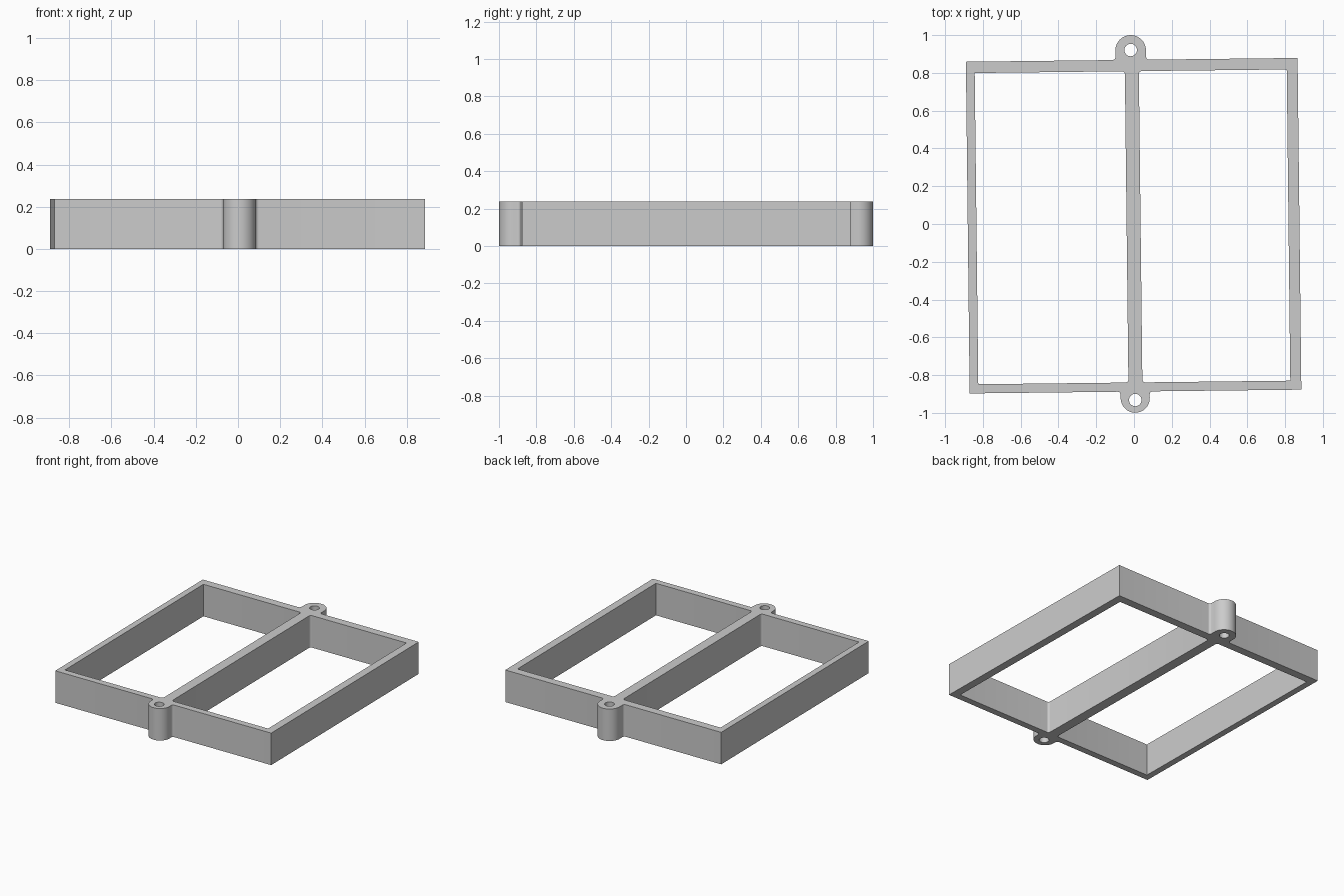
import bpy
import math
from mathutils import Matrix, Vector

cube = bpy.data.objects.get("Cube")
if cube:
    bpy.data.objects.remove(cube, do_unlink=True)

HEIGHT = 0.237
HALF = 0.878          # half the outer square
BAR = 0.037           # half the centre bar width
LEFT, RIGHT, BACK, FRONT = -0.832, 0.82, 0.818, -0.83   # inner walls
FILLET = 0.016
# lug centre, lug radius, hole centre y
back_lug = (-0.005, 0.928, 0.081, 0.93)
front_lug = (-0.002, -0.913, 0.077, -0.923)


def arc(cx, cy, r, start, end, steps):
    return [(cx + r * math.cos(math.radians(start + (end - start) * i / steps)),
             cy + r * math.sin(math.radians(start + (end - start) * i / steps)))
            for i in range(steps + 1)]


def lug_outline(lug, side):
    """Round ear with small fillets at its root, going anticlockwise."""
    cx, cy, r, _ = lug
    f, base = FILLET, HALF * side
    start = 0 if side > 0 else 180
    root_a = arc(cx + side * (r + f), base + side * f, f, start + 270, start + 180, 5)
    root_b = arc(cx - side * (r + f), base + side * f, f, start, start - 90, 5)
    return root_a + arc(cx, cy, r, start, start + 180, 32) + root_b


def window(wall, side):
    """Opening on one side of the bar, rounded where it meets the bar."""
    f, edge = FILLET, side * BAR
    cx = edge + side * f
    a, b = (180, 90) if side > 0 else (0, 90)
    top = arc(cx, BACK - f, f, a, b, 5)
    bottom = arc(cx, FRONT + f, f, -b, -a, 5)
    return top + [(wall, BACK), (wall, FRONT)] + bottom


outline = ([(-HALF, -HALF)] + lug_outline(front_lug, -1) + [(HALF, -HALF), (HALF, HALF)]
           + lug_outline(back_lug, 1) + [(-HALF, HALF)])
loops = [outline, window(LEFT, -1), window(RIGHT, 1)]
for cx, cy, r, hole_y in (back_lug, front_lug):
    loops.append(arc(cx, hole_y, 0.033, 0, 360, 32)[:-1])

# Filled flat profile with openings, extruded upward
curve = bpy.data.curves.new("divided_frame", "CURVE")
curve.dimensions = "2D"
curve.fill_mode = "BOTH"
curve.extrude = HEIGHT / 2
for points in loops:
    spline = curve.splines.new("POLY")
    spline.points.add(len(points) - 1)
    for p, (x, y) in zip(spline.points, points):
        p.co = (x, y, 0, 1)
    spline.use_cyclic_u = True

frame = bpy.data.objects.new("divided_frame", curve)
bpy.context.collection.objects.link(frame)
bpy.ops.object.select_all(action="DESELECT")
frame.select_set(True)
bpy.context.view_layer.objects.active = frame
bpy.ops.object.convert(target="MESH")
frame = bpy.context.view_layer.objects.active

# Weld the caps to the walls and give the frame its slight turn
bpy.ops.object.mode_set(mode="EDIT")
bpy.ops.mesh.select_all(action="SELECT")
bpy.ops.mesh.remove_doubles(threshold=0.0001)
bpy.ops.mesh.normals_make_consistent(inside=False)
bpy.ops.object.mode_set(mode="OBJECT")
frame.data.transform(Matrix.Translation(Vector((-0.002, -0.009, HEIGHT / 2)))
                     @ Matrix.Rotation(0.0114, 4, "Z"))
bpy.ops.object.shade_smooth_by_angle(angle=math.radians(30))

# Plain grey
grey = bpy.data.materials.new("plain_grey")
grey.use_nodes = True
colour = (0.6, 0.6, 0.6, 1)
grey.diffuse_color = colour
grey.node_tree.nodes["Principled BSDF"].inputs["Base Color"].default_value = colour
frame.data.materials.clear()
frame.data.materials.append(grey)
